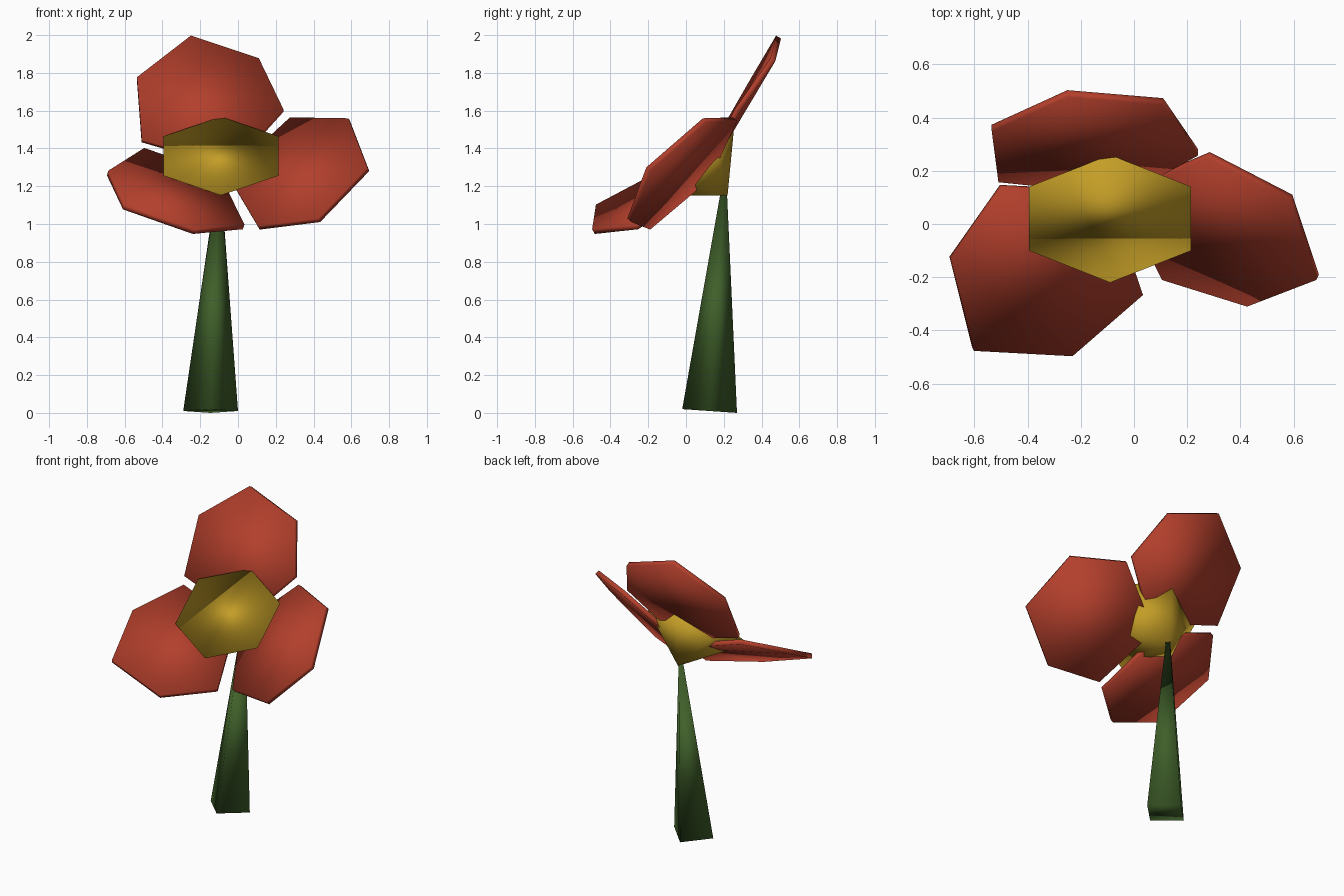
import bpy, bmesh, math
from mathutils import Vector, geometry

cube = bpy.data.objects.get("Cube")
if cube:
    bpy.data.objects.remove(cube, do_unlink=True)


def material(name, colour):
    mat = bpy.data.materials.new(name)
    mat.use_nodes = True
    mat.diffuse_color = (*colour, 1)
    bsdf = mat.node_tree.nodes["Principled BSDF"]
    bsdf.inputs["Base Color"].default_value = (*colour, 1)
    bsdf.inputs["Roughness"].default_value = 0.8
    return mat


def ring(centre, u, v, sides, start=0.0):
    """Regular polygon spanned by two half-axes."""
    angles = [start + math.tau * i / sides for i in range(sides)]
    return [Vector(centre) + Vector(u) * math.cos(a) + Vector(v) * math.sin(a) for a in angles]


def loft(name, first, last, mat):
    """Closed solid between two rings, or a ring and a single tip."""
    bm = bmesh.new()
    a = [bm.verts.new(p) for p in first]
    b = [bm.verts.new(p) for p in last]
    n = len(a)
    bm.faces.new(a)
    if len(b) > 2:
        bm.faces.new(b)
    for i in range(n):
        j = (i + 1) % n
        if len(b) == 1:
            bm.faces.new((a[i], a[j], b[0]))
        else:
            bm.faces.new((a[i], a[j], b[j], b[i]))
    bmesh.ops.recalc_face_normals(bm, faces=bm.faces)
    mesh = bpy.data.meshes.new(name)
    bm.to_mesh(mesh)
    bm.free()
    mesh.materials.append(mat)
    for poly in mesh.polygons:
        poly.use_smooth = True
    obj = bpy.data.objects.new(name, mesh)
    bpy.context.collection.objects.link(obj)
    return obj


red = material("petal red", (0.45, 0.05, 0.025))
yellow = material("centre yellow", (0.55, 0.34, 0.02))
green = material("stem green", (0.05, 0.115, 0.023))

# Stem: leaning four-sided spike
loft("stem", ring((-0.145, 0.125, 0.01), (0.145, 0, 0), (0, 0.145, -0.01), 4),
     [Vector((-0.097, 0.21, 1.32))], green)

# Flower centre: six-sided cone, open end tilted up to the front
loft("flower_centre", ring((-0.09, 0.02, 1.36), (0.352, 0, 0), (0, 0.24, 0.208), 6, math.pi / 6),
     [Vector((-0.095, 0.22, 1.15))], yellow)

# Petals: thin six-sided plates whose inner corners sit inside the centre
petals = {
    "top_petal": [(-0.25, 0.49, 1.99), (0.11, 0.46, 1.87), (0.24, 0.27, 1.6),
                  (-0.03, 0.12, 1.3), (-0.51, 0.17, 1.44), (-0.535, 0.36, 1.77)],
    "left_petal": [(0.28, 0.26, 1.555), (0.59, 0.1, 1.55), (0.69, -0.2, 1.29),
                   (0.43, -0.3, 1.02), (0.11, -0.2, 0.98), (-0.05, 0.12, 1.25)],
    "right_petal": [(-0.5, 0.14, 1.39), (-0.69, -0.13, 1.27), (-0.605, -0.47, 1.09),
                    (-0.235, -0.49, 0.96), (0.03, -0.26, 0.985), (-0.1, 0.12, 1.25)],
}
for name, corners in petals.items():
    rim = [Vector(p) for p in corners]
    half = geometry.normal(rim) * 0.015
    loft(name, [p - half for p in rim], [p + half for p in rim], red)
